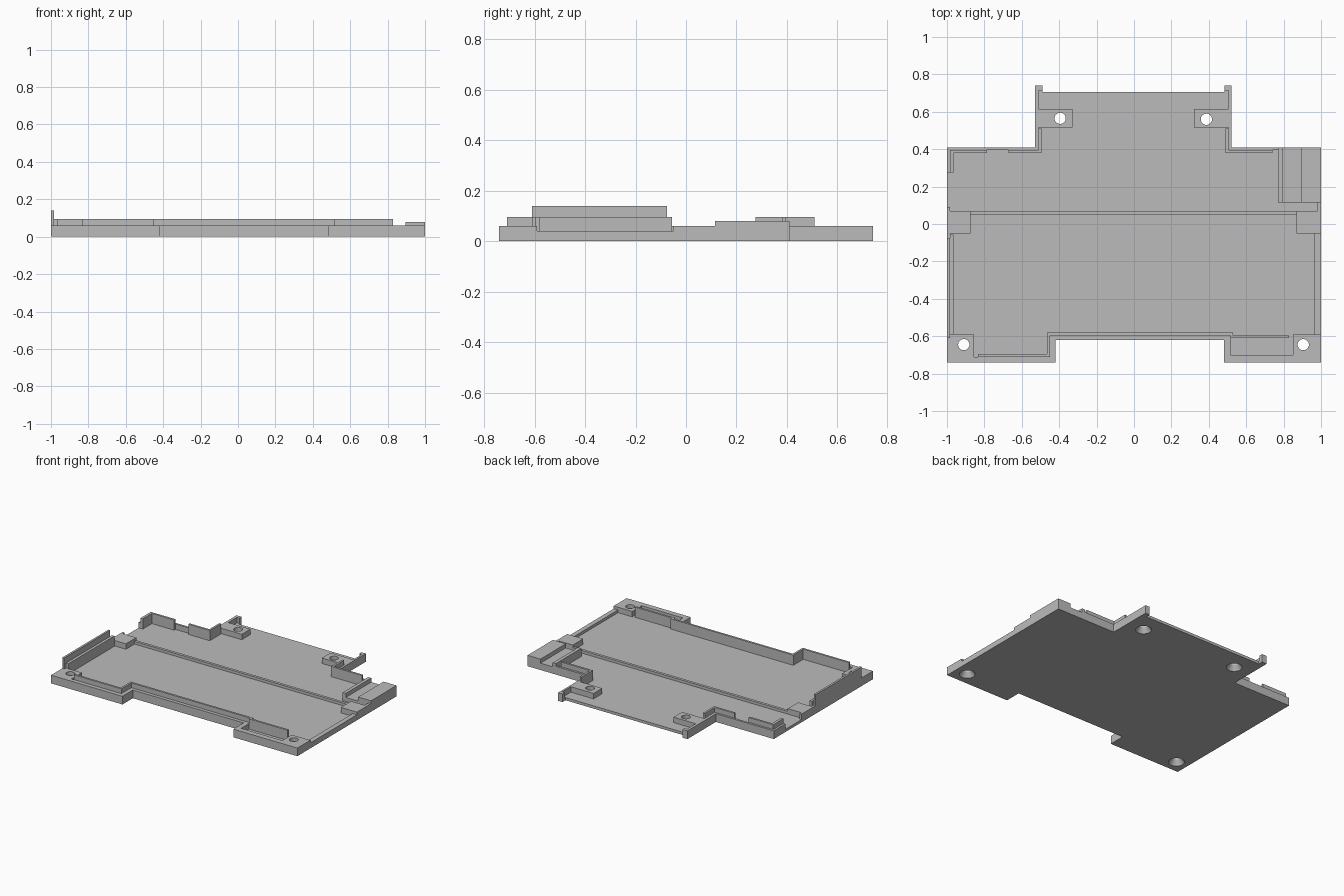
import bpy
import bmesh
from math import pi

default_cube = bpy.data.objects.get("Cube")
if default_cube:
    bpy.data.objects.remove(default_cube, do_unlink=True)

FLOOR, RIM, LIP = 0.02, 0.06, 0.095

grey = bpy.data.materials.new("plain grey")
grey.use_nodes = True
grey.diffuse_color = (0.5, 0.5, 0.5, 1)
grey.node_tree.nodes["Principled BSDF"].inputs["Base Color"].default_value = grey.diffuse_color


def finish(name, bm):
    """Turn a bmesh into a named grey object."""
    bmesh.ops.recalc_face_normals(bm, faces=bm.faces)
    mesh = bpy.data.meshes.new(name)
    bm.to_mesh(mesh)
    bm.free()
    mesh.materials.append(grey)
    obj = bpy.data.objects.new(name, mesh)
    bpy.context.collection.objects.link(obj)
    return obj


def add_prism(bm, outline, bottom, top):
    """Extrude a flat outline between two heights."""
    face = bm.faces.new([bm.verts.new((x, y, bottom)) for x, y in outline])
    result = bmesh.ops.extrude_face_region(bm, geom=[face])
    verts = [v for v in result["geom"] if isinstance(v, bmesh.types.BMVert)]
    bmesh.ops.translate(bm, verts=verts, vec=(0, 0, top - bottom))


def prism(name, outline, bottom, top):
    bm = bmesh.new()
    add_prism(bm, outline, bottom, top)
    return finish(name, bm)


def boxes(name, spans, bottom, top):
    """Boxes given as (left, right, front, back), sharing two heights."""
    bm = bmesh.new()
    for x0, x1, y0, y1 in spans:
        add_prism(bm, [(x0, y0), (x1, y0), (x1, y1), (x0, y1)], bottom, top)
    return finish(name, bm)


def revolve(name, profile, x, y, steps=32):
    """Spin a (radius, height) profile about an upright axis."""
    bm = bmesh.new()
    verts = [bm.verts.new((x + r, y, z)) for r, z in profile]
    edges = [bm.edges.new(pair) for pair in zip(verts, verts[1:])]
    bmesh.ops.spin(bm, geom=verts + edges, cent=(x, y, 0), axis=(0, 0, 1),
                   angle=2 * pi, steps=steps, use_duplicate=False)
    bmesh.ops.remove_doubles(bm, verts=bm.verts, dist=0.0001)
    return finish(name, bm)


def cut(target, cutter):
    """Subtract the cutter for good and remove it."""
    cutter.hide_render = True
    mod = target.modifiers.new("cut", "BOOLEAN")
    mod.operation = "DIFFERENCE"
    mod.solver = "EXACT"
    mod.object = cutter
    bpy.context.view_layer.objects.active = target
    bpy.ops.object.modifier_apply(modifier=mod.name)
    bpy.data.objects.remove(cutter, do_unlink=True)


# Tray: outer outline at rim height
tray = prism("tray", [
    (-1, -.74), (-.42, -.74), (-.42, -.62), (.48, -.62), (.48, -.74), (1, -.74),
    (1, .41), (.52, .41), (.52, .74), (.485, .74), (.485, .705),
    (-.49, .705), (-.49, .74), (-.53, .74), (-.53, .41), (-1, .41)], 0, RIM)

# Pocket: leaves the floor, rims, screw bosses and side blocks standing
pocket = prism("pocket_cutter", [
    (-1.1, .09), (-.985, .09), (-.985, .07), (-.875, .07), (-.875, -.05),
    (-.985, -.05), (-.985, -.59), (-.855, -.59), (-.855, -.71), (-.45, -.71),
    (-.45, -.595), (.515, -.595), (.515, -.7), (.85, -.7), (.85, -.59),
    (.965, -.59), (.965, -.05), (.87, -.05), (.87, .07), (.98, .07),
    (.98, .115), (.77, .115), (.77, .395), (.505, .395), (.505, .515),
    (.32, .515), (.32, .615), (.505, .615), (.505, .715), (.485, .715),
    (.485, .8), (-.49, .8), (-.49, .715), (-.51, .715), (-.51, .615),
    (-.33, .615), (-.33, .515), (-.51, .515), (-.51, .395), (-.985, .395),
    (-.985, .275), (-1.1, .275)], FLOOR, 0.2)
cut(tray, pocket)

# Lowered left rim and the channel across the left back block
cut(tray, boxes("rim_cutter", [(.96, 1.1, -.59, -.05)], 0.04, 0.2))
cut(tray, boxes("channel_cutter", [(.795, .895, .1, .5)], 0.05, 0.2))

# Countersunk screw holes, wide at the underside
for x, y in [(-.91, -.645), (.905, -.645), (-.395, .565), (.387, .56)]:
    cut(tray, revolve("screw_cutter", [
        (0, -.01), (.053, -.01), (.053, 0), (.03, .035), (.03, .1), (0, .1)], x, y))

# Raised pads on either side of the channel
boxes("channel_ridge", [(.77, .795, .115, .41)], RIM, 0.08)
boxes("corner_pad", [(.895, 1, .115, .41)], RIM, 0.08)

# Low rib across the floor
boxes("cross_rib", [(-.875, .87, .05, .07)], FLOOR, 0.04)

# Thin locating lips just inside the rim
boxes("front_lip", [
    (-.835, -.465, -.71, -.695), (-.465, -.45, -.71, -.58),
    (-.45, .515, -.595, -.58), (.515, .53, -.61, -.58),
    (.53, .83, -.61, -.595)], FLOOR, LIP)
boxes("back_right_lip", [
    (-.985, -.965, .275, .395), (-.965, -.785, .38, .395),
    (-.67, -.51, .38, .395), (-.51, -.495, .38, .51)], FLOOR, LIP)
boxes("back_left_lip", [
    (.49, .505, .38, .51), (.505, .74, .38, .395)], FLOOR, LIP)
boxes("right_lip", [(-.985, -.965, -.59, -.055)], FLOOR, LIP)

# Tall outer wall on the right edge
boxes("right_wall", [(-1, -.985, -.61, -.075)], RIM, 0.14)
